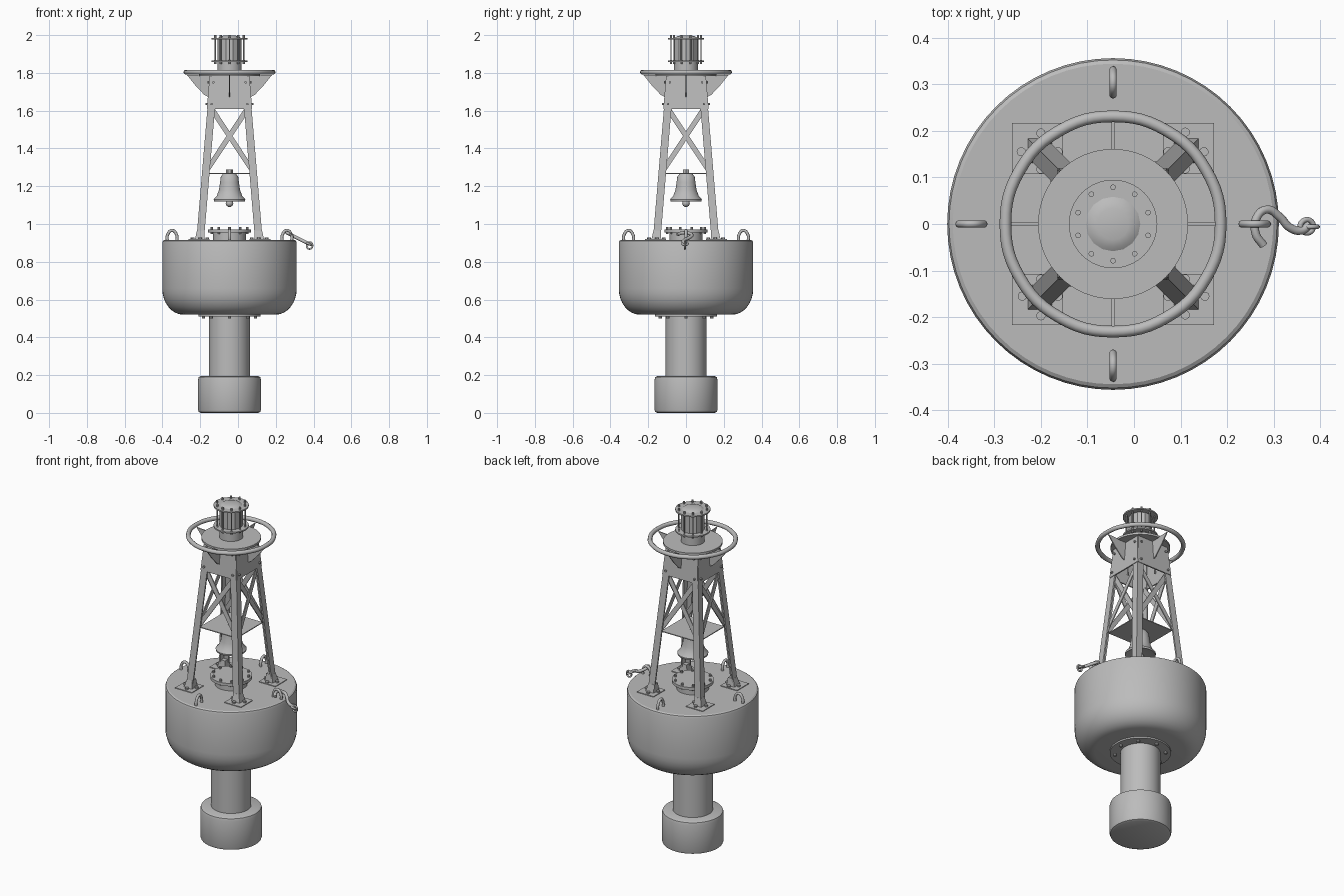
import bpy, bmesh
from math import sin, cos, pi, radians
from mathutils import Matrix, Vector

cube = bpy.data.objects.get("Cube")
if cube:
    bpy.data.objects.remove(cube, do_unlink=True)

AXIS = Vector((-0.045, 0, 0))      # buoy axis; the hook overhangs on +x
grey = bpy.data.materials.new("painted_grey")
grey.use_nodes = True
COLOUR = (0.5, 0.5, 0.5, 1)
grey.diffuse_color = COLOUR
grey.node_tree.nodes["Principled BSDF"].inputs["Base Color"].default_value = COLOUR


def add_object(name, data):
    data.materials.append(grey)
    ob = bpy.data.objects.new(name, data)
    ob.location = AXIS
    bpy.context.scene.collection.objects.link(ob)
    return ob


def finish(name, bm):
    bmesh.ops.recalc_face_normals(bm, faces=bm.faces)
    for f in bm.faces:
        f.smooth = True
    for e in bm.edges:
        e.smooth = e.calc_face_angle(0) < radians(32)
    mesh = bpy.data.meshes.new(name)
    bm.to_mesh(mesh)
    bm.free()
    return add_object(name, mesh)


def lathe(name, profile, sides=64):
    """Closed solid of revolution from (radius, z) points, bottom to top."""
    bm = bmesh.new()
    rings = [[bm.verts.new((r * cos(2 * pi * i / sides), r * sin(2 * pi * i / sides), z))
              for i in range(sides)] for r, z in profile]
    for a, b in zip(rings, rings[1:]):
        for i in range(sides):
            j = (i + 1) % sides
            bm.faces.new((a[i], a[j], b[j], b[i]))
    bm.faces.new(rings[0])
    bm.faces.new(rings[-1])
    return finish(name, bm)


def prism(bm, lower, upper):
    """Join two matching outlines into a solid."""
    a = [bm.verts.new(p) for p in lower]
    b = [bm.verts.new(p) for p in upper]
    n = len(a)
    bm.faces.new(a)
    bm.faces.new(b)
    for i in range(n):
        bm.faces.new((a[i], a[(i + 1) % n], b[(i + 1) % n], b[i]))


def quarter_turns(bm):
    """Repeat everything on the four sides of the axis."""
    source = bm.verts[:] + bm.edges[:] + bm.faces[:]
    for k in (1, 2, 3):
        new = bmesh.ops.duplicate(bm, geom=source)["geom"]
        bmesh.ops.rotate(bm, verts=[v for v in new if isinstance(v, bmesh.types.BMVert)],
                         matrix=Matrix.Rotation(k * pi / 2, 3, 'Z'))


def stud(bm, place, radius, height, sides=10, tilt=None):
    m = Matrix.Translation(place) @ (tilt or Matrix())
    bmesh.ops.create_cone(bm, cap_ends=True, segments=sides, radius1=radius,
                          radius2=radius, depth=height, matrix=m)


def stud_circle(name, count, ring, z, radius, height):
    bm = bmesh.new()
    for i in range(count):
        a = pi / 2 + 2 * pi * i / count
        stud(bm, (ring * cos(a), ring * sin(a), z), radius, height)
    finish(name, bm)


def tube(name, points, radius, closed=False):
    curve = bpy.data.curves.new(name, 'CURVE')
    curve.dimensions = '3D'
    curve.bevel_depth = radius
    curve.bevel_resolution = 3
    curve.resolution_u = 6
    curve.use_fill_caps = True
    s = curve.splines.new('BEZIER')
    s.bezier_points.add(len(points) - 1)
    for bp, p in zip(s.bezier_points, points):
        bp.co = p
        bp.handle_left_type = bp.handle_right_type = 'AUTO'
    s.use_cyclic_u = closed
    return add_object(name, curve)


# Float, tail tube and counterweight
DECK = 0.916
bilge = [(0.245 + 0.111 * sin(t * pi / 16), 0.66 - 0.14 * cos(t * pi / 16)) for t in range(9)]
lathe("float_body", bilge + [(0.356, 0.9), (0.352, 0.911), (0.344, DECK)])
lathe("tail_tube", [(0.108, 0.18), (0.108, 0.53)], 48)
lathe("counterweight", [(0.152, 0), (0.163, 0.005), (0.167, 0.016), (0.167, 0.175),
                        (0.163, 0.189), (0.15, 0.195)])
lathe("bottom_flange", [(0.165, 0.511), (0.165, 0.525)])
stud_circle("bottom_flange_bolts", 8, 0.137, 0.506, 0.009, 0.012)

# Deck hatch
lathe("hatch_neck", [(0.087, 0.91), (0.087, 0.96)], 48)
lathe("hatch_cover", [(0.113, 0.955), (0.113, 0.972)], 48)
stud_circle("hatch_bolts", 10, 0.099, 0.966, 0.007, 0.036)


# Tower: half width of the taper at height z
def half(z):
    return 0.175 - 0.084 * (z - 0.92)


def angle_section(z, f=0.04, t=0.009):
    c = half(z)
    return [(c, c, z), (c - f, c, z), (c - f, c - t, z),
            (c - t, c - t, z), (c - t, c - f, z), (c, c - f, z)]


def square_at(x, s, z):
    return [(x - s, x - s, z), (x + s, x - s, z), (x + s, x + s, z), (x - s, x + s, z)]


bm = bmesh.new()
prism(bm, angle_section(DECK), angle_section(1.785))
quarter_turns(bm)
finish("tower_legs", bm)

bm = bmesh.new()
prism(bm, square_at(0.157, 0.027, DECK), square_at(0.154, 0.018, 0.965))
prism(bm, square_at(0.162, 0.055, DECK - 0.004), square_at(0.162, 0.055, DECK + 0.004))
for x, y in ((0.155, 0.197), (0.195, 0.155), (0.118, 0.155), (0.155, 0.118)):
    stud(bm, (x, y, DECK + 0.007), 0.01, 0.012)
quarter_turns(bm)
finish("leg_feet", bm)


def side_panel(bm, outline, out, thick):
    """Plate lying on the sloping front side, outline in (x, z)."""
    prism(bm, [(x, -half(z) - out, z) for x, z in outline],
          [(x, -half(z) - out + thick, z) for x, z in outline])


# Crossed braces
bm = bmesh.new()
for s, out in ((1, -0.009), (-1, -0.015)):
    side_panel(bm, [(-0.135 * s, 1.285), (-0.11 * s, 1.275), (0.108 * s, 1.605),
                    (0.085 * s, 1.62)], out, 0.006)
quarter_turns(bm)
finish("cross_braces", bm)

# Head plates with their bolts
bm = bmesh.new()
LOW, HIGH = 1.61, 1.785
side_panel(bm, [(-half(LOW), LOW), (half(LOW), LOW), (half(HIGH), HIGH), (-half(HIGH), HIGH)],
           0.003, 0.008)
for z in (1.635, 1.75):
    for s in (-1, 1):
        stud(bm, (s * (half(z) - 0.02), -half(z) - 0.005, z), 0.006, 0.014,
             tilt=Matrix.Rotation(pi / 2, 4, 'X'))
quarter_turns(bm)
finish("head_plates", bm)

# Guard ring fins
bm = bmesh.new()
fin = [(0.1, 1.665), (0.135, 1.685), (0.182, 1.735), (0.226, 1.79), (0.1, 1.785)]
prism(bm, [(r, -0.003, z) for r, z in fin], [(r, 0.003, z) for r, z in fin])
quarter_turns(bm)
finish("ring_fins", bm)
tube("guard_ring", [(0.231 * cos(i * pi / 6), 0.231 * sin(i * pi / 6), 1.804)
                    for i in range(12)], 0.0125, True)
lathe("lantern_platform", [(0.161, 1.783), (0.161, 1.795)])

# Lantern
lathe("lantern_base", [(0.064, 1.79), (0.064, 1.86)], 40)
lathe("lantern_lower_flange", [(0.095, 1.857), (0.095, 1.865)], 40)
lathe("lantern_lens", [(0.064, 1.86), (0.064, 1.98)], 10)
lathe("lantern_upper_flange", [(0.095, 1.978), (0.095, 1.986)], 40)
lathe("lantern_cap", [(0.06, 1.985), (0.05, 1.992), (0.034, 1.997)], 16)
stud_circle("lantern_rods", 10, 0.079, 1.925, 0.0035, 0.12)
for z in (1.857, 1.99):
    stud_circle("lantern_nuts", 10, 0.079, z, 0.006, 0.02)

# Shelf and bell
bm = bmesh.new()
prism(bm, square_at(0, 0.122, 1.266), square_at(0, 0.122, 1.271))
finish("bell_shelf", bm)
lathe("bell", [(0.07, 1.125), (0.082, 1.12), (0.084, 1.13), (0.067, 1.15), (0.056, 1.18),
               (0.05, 1.22), (0.046, 1.25), (0.034, 1.266)], 40)
lathe("bell_bolt", [(0.018, 1.26), (0.018, 1.288)], 6)
bm = bmesh.new()
bmesh.ops.create_uvsphere(bm, u_segments=20, v_segments=12, radius=0.02,
                          matrix=Matrix.Translation((0, 0, 1.11)))
finish("bell_clapper", bm)

# Lifting lugs
arch = [(-0.024, 0.9), (-0.024, 0.942), (0, 0.966), (0.024, 0.942), (0.024, 0.9)]
for k, side in enumerate(("left", "back", "right", "front")):
    lug = tube(side + "_lug", [(0.304 + u, 0, z) for u, z in arch], 0.008)
    lug.rotation_euler.z = k * pi / 2

# Hook and shackle hanging over the left edge
hook = [(0.278, -0.046), (0.261, -0.02), (0.264, 0.015), (0.285, 0.031), (0.312, 0.016),
        (0.335, -0.008), (0.36, -0.014), (0.376, -0.002)]
tube("hook", [(x + 0.045, y, 0.953 - 0.5 * (x - 0.26)) for x, y in hook], 0.009)
tube("hook_eye", [(0.416 + 0.014 * cos(i * pi / 3), -0.005 + 0.014 * sin(i * pi / 3),
                   0.896 - 0.007 * cos(i * pi / 3)) for i in range(6)], 0.006, True)
tube("shackle", [(0.424 + 0.015 * cos(i * pi / 3), -0.006,
                  0.886 + 0.018 * sin(i * pi / 3)) for i in range(6)], 0.005, True)
